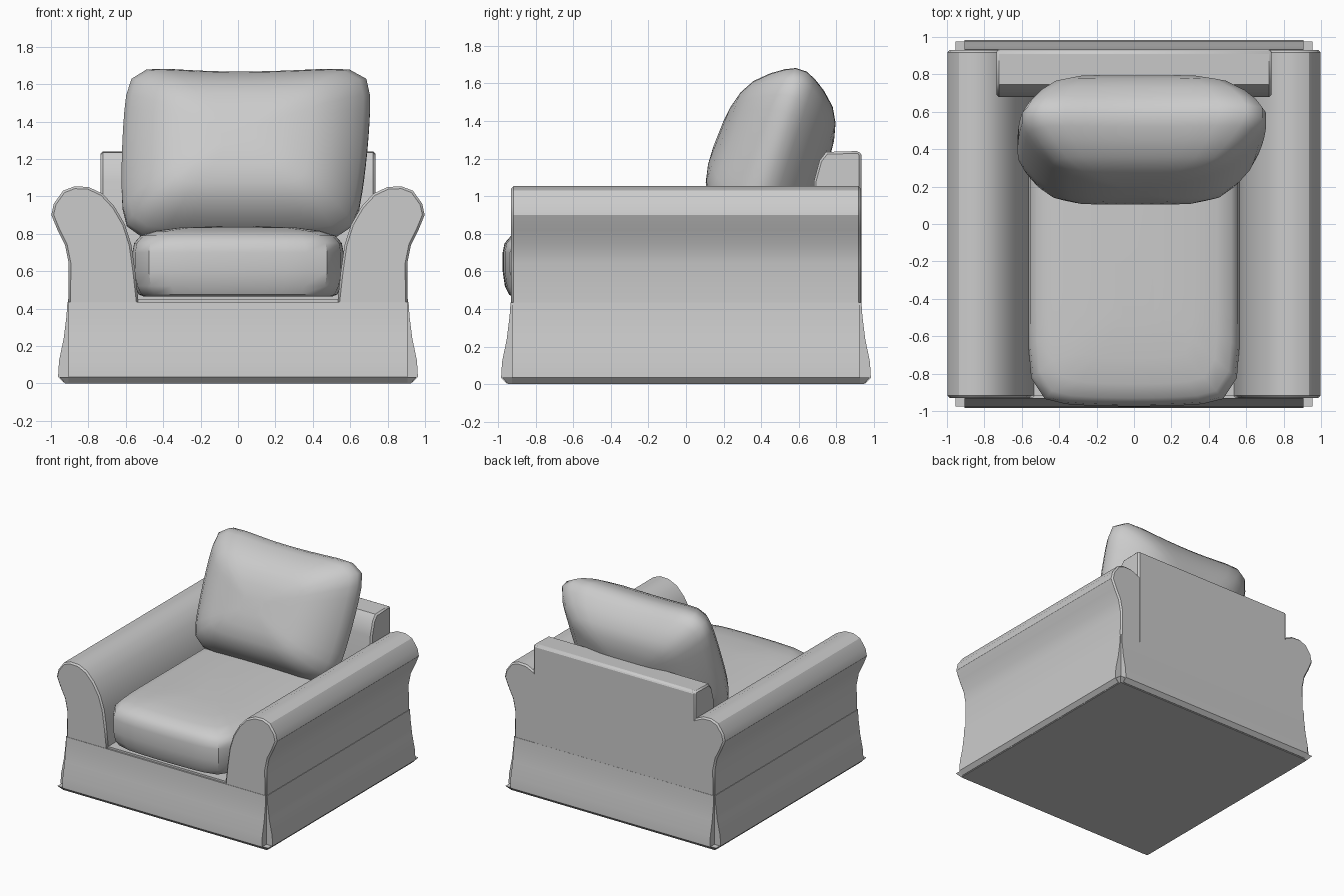
import bpy
import bmesh
from math import sin, cos, pi, radians
from mathutils import Matrix, Vector

cube = bpy.data.objects.get("Cube")
if cube:
    bpy.data.objects.remove(cube, do_unlink=True)

fabric = bpy.data.materials.new("grey fabric")
fabric.use_nodes = True
GREY = (0.6, 0.6, 0.6, 1)
fabric.diffuse_color = GREY
fabric.node_tree.nodes["Principled BSDF"].inputs["Base Color"].default_value = GREY


def finish(name, bm, bevel=0.0, angle=30):
    """Turn a bmesh into a smooth-by-angle fabric object."""
    bmesh.ops.recalc_face_normals(bm, faces=bm.faces)
    mesh = bpy.data.meshes.new(name)
    bm.to_mesh(mesh)
    bm.free()
    mesh.materials.append(fabric)
    obj = bpy.data.objects.new(name, mesh)
    bpy.context.collection.objects.link(obj)
    bpy.ops.object.select_all(action="DESELECT")
    obj.select_set(True)
    bpy.context.view_layer.objects.active = obj
    bpy.ops.object.shade_smooth_by_angle(angle=radians(angle))
    if bevel:
        mod = obj.modifiers.new("soft edge", "BEVEL")
        mod.width = bevel
        mod.segments = 1
        mod.limit_method = "ANGLE"
        mod.angle_limit = radians(60)
    return obj


def prism(name, profile, half, axis, side=1, bevel=0.0):
    """Extrude a profile of (outward, height) points along x or y."""
    bm = bmesh.new()
    rings = []
    for c in (-half, half):
        rings.append([bm.verts.new((side * a, c, z) if axis == "y" else (c, side * a, z))
                      for a, z in profile])
    for ring in rings:
        bm.faces.new(ring)
    for i in range(len(profile)):
        j = (i + 1) % len(profile)
        bm.faces.new((rings[0][i], rings[0][j], rings[1][j], rings[1][i]))
    return finish(name, bm, bevel)


def slab(name, half_x, half_y, z0, z1, tuck=0.0):
    """Box whose bottom face is drawn in by the tuck."""
    bm = bmesh.new()
    bmesh.ops.create_cube(bm, size=2)
    for v in bm.verts:
        inset = tuck if v.co.z < 0 else 0
        v.co = (v.co.x * (half_x - inset), v.co.y * (half_y - inset),
                z0 if v.co.z < 0 else z1)
    return finish(name, bm)


def loft(name, layers, place, power, count=44):
    """Stack rounded-square rings; place(u, v, layer) gives each point."""
    bm = bmesh.new()
    rings = []
    for layer in layers:
        ring = []
        for i in range(count):
            c, s = cos(2 * pi * i / count), sin(2 * pi * i / count)
            r = (abs(c) ** power + abs(s) ** power) ** (-1 / power)
            ring.append(bm.verts.new(place(c * r, s * r, layer)))
        rings.append(ring)
    for low, high in zip(rings, rings[1:]):
        for i in range(count):
            j = (i + 1) % count
            bm.faces.new((low[i], low[j], high[j], high[i]))
    bm.faces.new(rings[0])
    bm.faces.new(rings[-1])
    return finish(name, bm, angle=40)


# Base body and closed underside
slab("base", 0.9, 0.92, 0.02, 0.45)
slab("underside", 0.955, 0.975, 0.0, 0.035, tuck=0.03)

# Flared skirt panels, open at the corners
flare = [(0, 0.435), (0.005, 0.36), (0.02, 0.24), (0.045, 0.12), (0.05, 0.035), (0.02, 0.005)]


def skirt(name, plane, half, axis, side):
    profile = [(plane + a, z) for a, z in flare]
    profile += [(plane - 0.06, 0.005), (plane - 0.06, 0.435)]
    prism(name, profile, half, axis, side)


skirt("skirt_front", 0.933, 0.905, "x", -1)
skirt("skirt_back", 0.933, 0.905, "x", 1)
skirt("skirt_left", 0.912, 0.925, "y", 1)
skirt("skirt_right", 0.912, 0.925, "y", -1)

# Rolled arms
arm = [(0.908, 0.42), (0.905, 0.64), (0.925, 0.74), (0.965, 0.82), (0.998, 0.9),
       (0.985, 0.96), (0.935, 1.03), (0.875, 1.053), (0.8, 1.05), (0.725, 1.015),
       (0.66, 0.945), (0.605, 0.85), (0.57, 0.74), (0.55, 0.6), (0.53, 0.42)]
prism("arm_left", arm, 0.93, "y", 1, bevel=0.012)
prism("arm_right", arm, 0.93, "y", -1, bevel=0.012)

# Backrest
back = [(0.68, 0.44), (0.68, 1.08), (0.71, 1.19), (0.745, 1.235), (0.92, 1.24),
        (0.932, 1.22), (0.932, 0.42)]
prism("backrest", back, 0.735, "x", 1, bevel=0.012)

# Seat cushion: layers of (inset, height), crowned on top
seat_layers = [(0.06, 0.465), (0.035, 0.475), (0.012, 0.52), (0.0, 0.6), (0.0, 0.7),
               (0.01, 0.75), (0.045, 0.79), (0.12, 0.815), (0.25, 0.832), (0.45, 0.84)]


def place_seat(u, v, layer):
    inset, z = layer
    bulge = 0.025 * (1 - u * u) * max(-v, 0)
    return (u * (0.565 - inset), -0.135 + v * (0.815 - inset) - bulge, z)


loft("seat_cushion", seat_layers, place_seat, 9)

# Back cushion: layers of (scale, depth), plump and leaning backwards
half_layers = [(0.15, 0.29), (0.35, 0.283), (0.55, 0.262), (0.72, 0.22),
               (0.86, 0.15), (0.95, 0.085), (1.0, 0.03)]
pillow_layers = [(s, -d) for s, d in half_layers] + [(s, d) for s, d in reversed(half_layers)]
lean = Matrix.Rotation(radians(-18), 3, "X")


def place_pillow(u, v, layer):
    scale, depth = layer
    u, v = u * scale, v * scale
    top = (v + 1) / 2
    left_edge = 0.62 + 0.09 * top
    right_edge = 0.61 - 0.03 * top
    x = (left_edge if u > 0 else right_edge) * u
    x += 0.025 * (1 - v * v) * u
    height = 0.485 * v - 0.04 * (1 - u * u) * max(v, 0)
    if depth < 0:
        depth *= 1.08 - 0.1 * v
    return lean @ Vector((x, depth, height)) + Vector((0, 0.47, 1.235))


loft("back_cushion", pillow_layers, place_pillow, 8)
